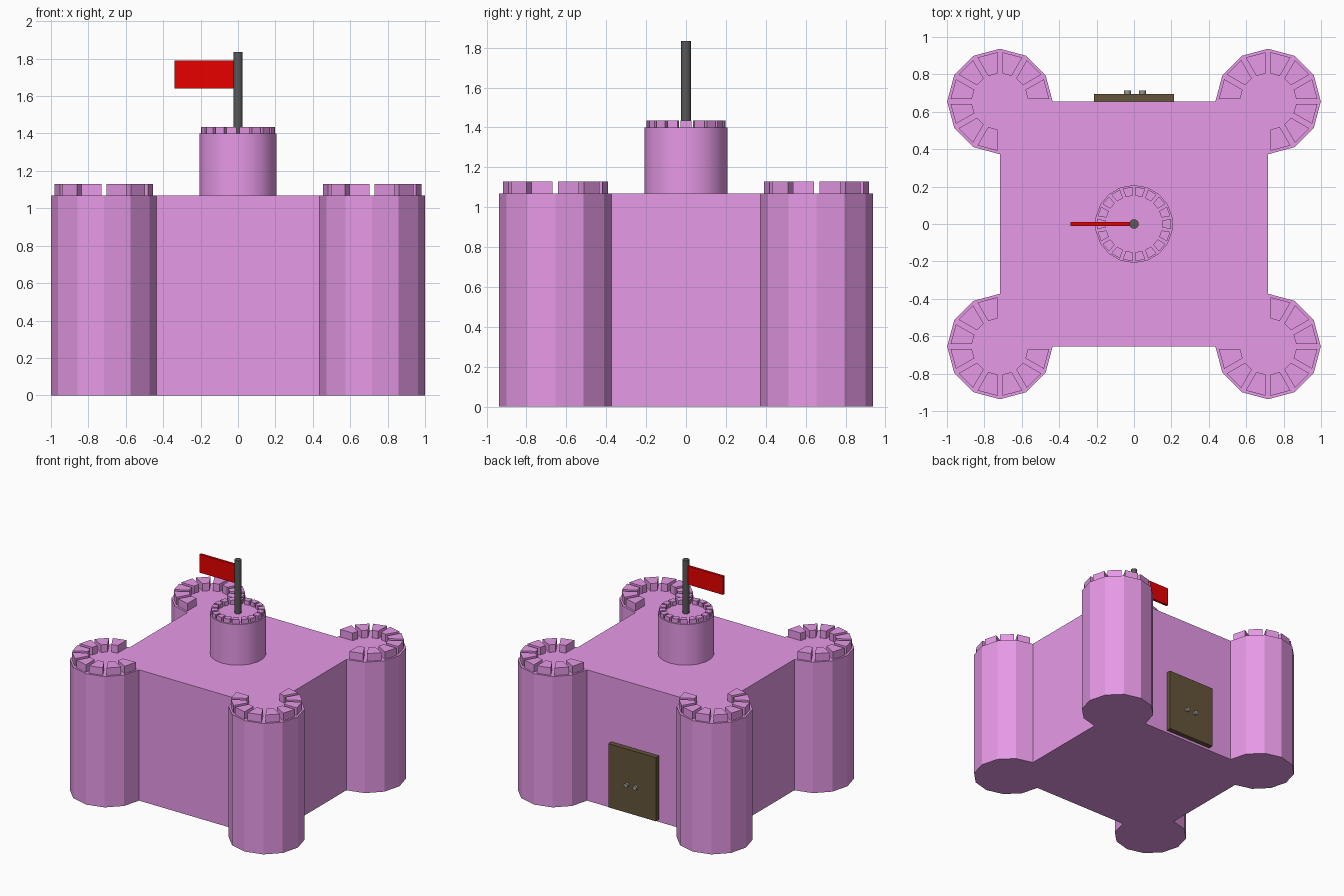
import bpy, bmesh
from math import sin, cos, tan, pi, radians
from mathutils import Matrix

if "Cube" in bpy.data.objects:
    bpy.data.objects.remove(bpy.data.objects["Cube"])

CX, CY, R, H = 0.717, 0.655, 0.282, 1.068     # corner tower centres, radius, wall height


def material(name, rgb):
    m = bpy.data.materials.new(name)
    m.diffuse_color = (*rgb, 1)
    m.use_nodes = True
    m.node_tree.nodes["Principled BSDF"].inputs["Base Color"].default_value = m.diffuse_color
    return m


def prism(bm, outline, z0, z1):
    """Extrude a counter-clockwise outline from z0 to z1."""
    low = [bm.verts.new((x, y, z0)) for x, y in outline]
    top = [bm.verts.new((x, y, z1)) for x, y in outline]
    bm.faces.new(low[::-1])
    bm.faces.new(top)
    n = len(outline)
    for i in range(n):
        j = (i + 1) % n
        bm.faces.new((low[i], low[j], top[j], top[i]))


def merlon(bm, cx, cy, a, n, d0, d1, gap, z0, z1):
    """Wedge block on one facet of an n-sided tower, facing angle a."""
    g = gap / cos(pi / n)
    w0, w1 = d0 * tan(pi / n) - g, d1 * tan(pi / n) - g
    pts = [(d0, -w0), (d1, -w1), (d1, w1), (d0, w0)]
    prism(bm, [(cx + u * cos(a) - v * sin(a), cy + u * sin(a) + v * cos(a))
               for u, v in pts], z0, z1)


def finish(bm, name, mat, smooth=False):
    bmesh.ops.recalc_face_normals(bm, faces=bm.faces)
    me = bpy.data.meshes.new(name)
    bm.to_mesh(me)
    bm.free()
    me.materials.append(mat)
    ob = bpy.data.objects.new(name, me)
    bpy.context.collection.objects.link(ob)
    if smooth:
        bpy.ops.object.select_all(action='DESELECT')
        ob.select_set(True)
        bpy.context.view_layer.objects.active = ob
        bpy.ops.object.shade_smooth_by_angle(angle=radians(35))
    return ob


def circle(n, r, start=0.0):
    return [(r * cos(start + 2 * pi * i / n), r * sin(start + 2 * pi * i / n))
            for i in range(n)]


def box(name, mat, x, y, z):
    bm = bmesh.new()
    prism(bm, [(x[0], y[0]), (x[1], y[0]), (x[1], y[1]), (x[0], y[1])], *z)
    return finish(bm, name, mat)


stone = material("stone", (0.8, 0.32, 0.8))
red = material("flag_red", (0.8, 0.0, 0.0))
iron = material("iron", (0.1, 0.1, 0.1))
wood = material("wood", (0.13, 0.09, 0.042))
metal = material("knob_metal", (0.3, 0.3, 0.3))

# Walls and corner towers share one outline: three quarters of a 12-gon per corner
outline, merlons = [], bmesh.new()
for k, (sx, sy) in enumerate([(1, 1), (-1, 1), (-1, -1), (1, -1)]):
    start = radians(90 * k - 90)
    for i in range(10):
        a = start + i * pi / 6
        outline.append((sx * CX + R * cos(a), sy * CY + R * sin(a)))
        if i < 9:
            merlon(merlons, sx * CX, sy * CY, a + pi / 12, 12,
                   0.148, 0.258, 0.014, H, 1.13)
walls = bmesh.new()
prism(walls, outline, 0, H)
finish(walls, "castle_walls", stone)
finish(merlons, "corner_merlons", stone)

# Central tower with its own merlons
keep = bmesh.new()
prism(keep, circle(18, 0.2085, pi / 2), H, 1.40)
finish(keep, "central_tower", stone, smooth=True)
crown = bmesh.new()
for i in range(18):
    merlon(crown, 0, 0, i * pi / 9, 18, 0.15, 0.197, 0.008, 1.40, 1.435)
finish(crown, "central_merlons", stone)

# Flag and pole
pole = bmesh.new()
prism(pole, circle(16, 0.025), 1.40, 1.835)
finish(pole, "flag_pole", iron, smooth=True)
box("flag", red, (-0.34, -0.015), (-0.01, 0.01), (1.64, 1.79))

# Back door with two knobs
box("door", wood, (-0.215, 0.215), (CY, 0.695), (0.02, 0.54))
for x, side in ((-0.035, "right"), (0.045, "left")):
    knob = bmesh.new()
    prism(knob, circle(12, 0.018), 0, 0.02)
    bmesh.ops.transform(knob, verts=knob.verts, matrix=
                        Matrix.Translation((x, 0.695, 0.25)) @ Matrix.Rotation(-pi / 2, 4, 'X'))
    finish(knob, "door_knob_" + side, metal, smooth=True)
